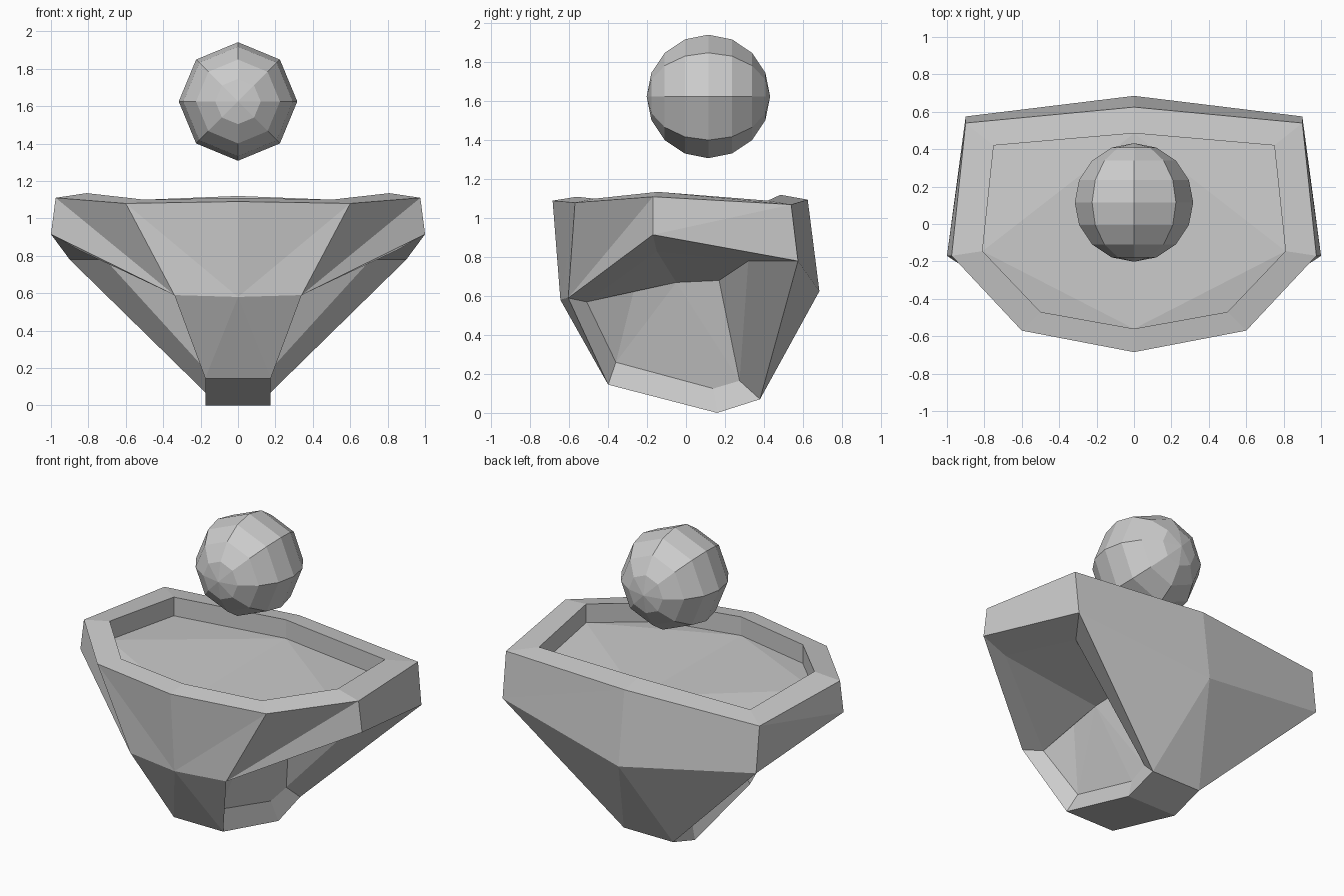
import bpy, bmesh, math
from mathutils import Matrix

if "Cube" in bpy.data.objects:
    bpy.data.objects.remove(bpy.data.objects["Cube"])

bm = bmesh.new()
cache = {}

def vert(p):
    if p not in cache:
        cache[p] = bm.verts.new(p)
    return cache[p]

def face(*pts):
    unique = list(dict.fromkeys(pts))
    if len(unique) > 2:
        bm.faces.new([vert(p) for p in unique])

def loft(a, b, closed=False, split=False):
    n = len(a)
    for i in range(n if closed else n - 1):
        j = (i + 1) % n
        if split:
            face(a[i], a[j], b[i])
            face(a[j], b[j], b[i])
        else:
            face(a[i], a[j], b[j], b[i])

# half rings, from front centre round the right side to back centre
inner = [(0, -.56, 1.11), (.5, -.47, 1.1), (.81, -.145, 1.135), (.75, .42, 1.09), (0, .485, 1.12)]
floor = [(x, y, round(z - .12, 3)) for x, y, z in inner]
outer = [(0, -.685, 1.09), (.6, -.57, 1.08), (.975, -.17, 1.11), (.9, .54, 1.07), (0, .625, 1.095)]
lower = [(0, -.645, .58), (.34, -.605, .59), (1, -.17, .915), (.9, .575, .78), (0, .685, .625)]
base = [(0, -.4, .145), (.175, -.4, .145), (.175, .16, 0), (.175, .38, .07), (0, .38, .07)]
base_mid = (0, .16, 0)

# dished top, rim and outer band
face(floor[0], floor[1], floor[2])
face(floor[0], floor[2], floor[4])
face(floor[2], floor[3], floor[4])
loft(floor, inner)
loft(inner, outer)
loft(outer, lower, split=True)

# front, back and underside of the stem
face(lower[0], lower[1], base[1])
face(lower[0], base[1], base[0])
face(lower[3], lower[4], base[3])
face(lower[4], base[4], base[3])
face(base[0], base[1], base[2], base_mid)
face(base_mid, base[2], base[3], base[4])

# recessed side pocket
side = [lower[1], lower[2], lower[3], base[3], base[2], base[1]]
foot = [(.15, .275, .165), (.135, .14, .125), (.125, -.36, .26)]
lip = [(.26, -.51, .57), (.85, -.15, .83), (.71, .32, .78)] + foot
deep = [(.24, -.26, .66), (.25, -.05, .67), (.25, .17, .68)] + foot
loft(side, lip, closed=True)
loft(lip, deep, closed=True)
for k in (0, 2, 3, 5):
    if k != 2:
        a = deep[k]
face(deep[0], deep[1], deep[5])
face(deep[1], deep[4], deep[5])
face(deep[1], deep[3], deep[4])
face(deep[1], deep[2], deep[3])

# mirror the half body and join at the centre
half = bm.verts[:] + bm.edges[:] + bm.faces[:]
bmesh.ops.mirror(bm, geom=half, axis='X', merge_dist=.0005)
bmesh.ops.remove_doubles(bm, verts=bm.verts[:], dist=.0005)
bmesh.ops.recalc_face_normals(bm, faces=bm.faces[:])
mesh = bpy.data.meshes.new("pedestal_bowl")
bm.to_mesh(mesh)
bm.free()
bpy.context.collection.objects.link(bpy.data.objects.new("pedestal_bowl", mesh))

# floating ball with its poles along y
bm = bmesh.new()
bmesh.ops.create_uvsphere(bm, u_segments=8, v_segments=8, radius=.317,
                          matrix=Matrix.Translation((0, .115, 1.625)) @ Matrix.Rotation(math.pi / 2, 4, 'X'))
mesh = bpy.data.meshes.new("floating_ball")
bm.to_mesh(mesh)
bm.free()
bpy.context.collection.objects.link(bpy.data.objects.new("floating_ball", mesh))
